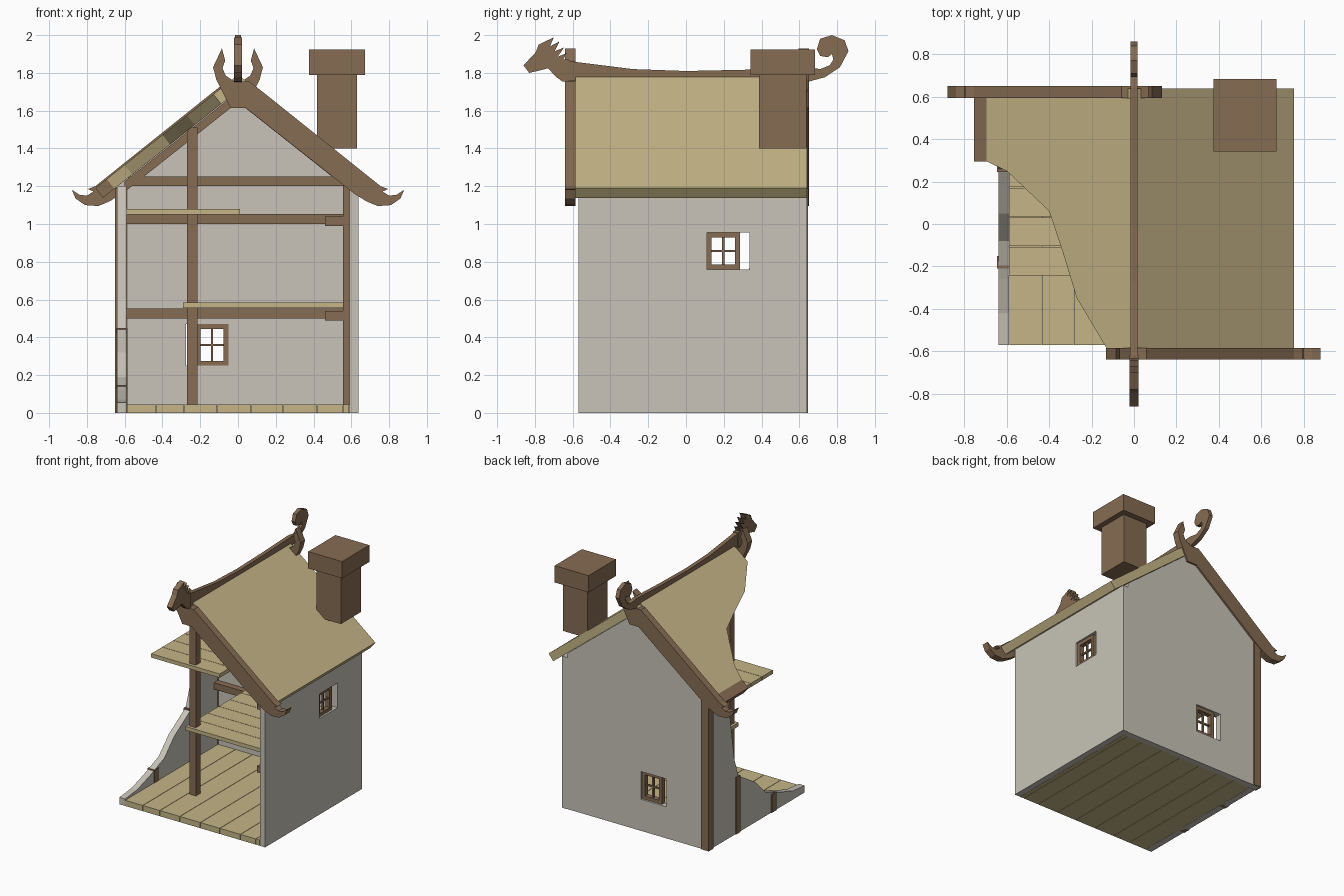
import bpy, bmesh
from mathutils import Vector


def material(name, rgb):
    m = bpy.data.materials.new(name)
    m.diffuse_color = (*rgb, 1)
    return m


WOOD = material("wood", (0.24, 0.15, 0.085))
TAN = material("straw_boards", (0.56, 0.46, 0.24))
PLASTER = material("plaster", (0.58, 0.55, 0.48))


def solid(name, lower, upper, mat):
    """Closed solid between two matching outlines."""
    bm = bmesh.new()
    a = [bm.verts.new(p) for p in lower]
    b = [bm.verts.new(p) for p in upper]
    bm.faces.new(a)
    bm.faces.new(b)
    n = len(a)
    for i in range(n):
        bm.faces.new((a[i], a[(i + 1) % n], b[(i + 1) % n], b[i]))
    bmesh.ops.recalc_face_normals(bm, faces=bm.faces)
    me = bpy.data.meshes.new(name)
    bm.to_mesh(me)
    bm.free()
    ob = bpy.data.objects.new(name, me)
    bpy.context.collection.objects.link(ob)
    if mat:
        me.materials.append(mat)
    return ob


def prism(name, pts, axis, t0, t1, mat):
    put = {"x": lambda u, v, t: (t, u, v),
           "y": lambda u, v, t: (u, t, v),
           "z": lambda u, v, t: (u, v, t)}[axis]
    return solid(name, [put(u, v, t0) for u, v in pts],
                 [put(u, v, t1) for u, v in pts], mat)


def box(name, x0, x1, y0, y1, z0, z1, mat=WOOD):
    return prism(name, [(x0, y0), (x1, y0), (x1, y1), (x0, y1)], "z", z0, z1, mat)


def cut(ob, *bounds):
    cutter = box("cutter", *bounds, mat=None)
    cutter.hide_render = True
    mod = ob.modifiers.new("opening", "BOOLEAN")
    mod.object = cutter
    mod.operation = "DIFFERENCE"
    mod.solver = "EXACT"
    bpy.context.view_layer.objects.active = ob
    bpy.ops.object.modifier_apply(modifier=mod.name)
    bpy.data.objects.remove(cutter)


# Walls
right = box("right_wall", 0.59, 0.637, -0.57, 0.64, 0, 1.2, PLASTER)
cut(right, 0.5, 0.7, 0.11, 0.335, 0.76, 0.955)
back = prism("back_wall", [(-0.637, 0), (0.59, 0), (0.59, 1.235), (0, 1.705), (-0.637, 1.2)],
             "y", 0.59, 0.637, PLASTER)
cut(back, -0.275, -0.05, 0.5, 0.7, 0.25, 0.47)
prism("broken_left_wall",
      [(-0.57, 0), (0.59, 0), (0.59, 1.2), (0.42, 1.2), (0.37, 1.0), (0.34, 0.8), (0.31, 0.6),
       (0.26, 0.45), (0.18, 0.40), (0.05, 0.32), (-0.08, 0.19), (-0.26, 0.12), (-0.42, 0.07),
       (-0.57, 0.055)], "x", -0.64, -0.59, PLASTER)


# Windows: frame and crossed glazing bars in a wall plane
def window(axis, u0, u1, z0, z1, t0, t1):
    w, h = 0.026, 0.006
    um, zm = (u0 + u1) / 2, (z0 + z1) / 2
    parts = [(u0, u0 + w, z0, z1, 0), (u1 - w, u1, z0, z1, 0), (u0 + w, u1 - w, z0, z0 + w, 0),
             (u0 + w, u1 - w, z1 - w, z1, 0), (um - h, um + h, z0 + w, z1 - w, 0.012),
             (u0 + w, u1 - w, zm - h, zm + h, 0.013)]
    for a, b, c, d, inset in parts:
        prism("window_bar", [(a, c), (b, c), (b, d), (a, d)], axis, t0 + inset, t1 - inset, WOOD)


window("x", 0.11, 0.285, 0.76, 0.955, 0.583, 0.622)
window("y", -0.225, -0.05, 0.25, 0.47, 0.583, 0.622)

# Floors, laid in separate boards
GAP = 0.0015
edges = [-0.59, -0.435, -0.285, -0.11, 0.07, 0.24, 0.42, 0.555, 0.59]
for a, b in zip(edges, edges[1:]):
    box("ground_floor_board", a + GAP, b - GAP, -0.57, 0.59, 0, 0.045, TAN)
for name, x0, x1, z in (("middle_floor_board", -0.29, 0.59, 0.555),
                        ("attic_floor_board", -0.59, 0.01, 1.05)):
    for i in range(6):
        y = -0.245 + i * 0.139
        box(name, x0, x1, y + GAP, y + 0.139 - GAP, z, z + 0.03, TAN)

# Timber frame
box("main_post", -0.27, -0.215, -0.22, -0.165, 0.045, 1.51)
box("back_corner_post", -0.65, -0.585, 0.585, 0.645, 0, 1.19)
box("left_wall_post", -0.647, -0.585, 0.245, 0.295, 0, 0.45)
box("left_wall_stump", -0.647, -0.585, -0.21, -0.15, 0, 0.145)
box("right_front_post", 0.555, 0.59, -0.42, -0.37, 0.045, 1.22)
box("right_back_post", 0.555, 0.59, 0.54, 0.59, 0.045, 1.22)
for z in (0.49, 0.99):
    box("beam_stub", 0.46, 0.59, -0.42, -0.37, z, z + 0.05)
for z, x0 in ((0.5, -0.59), (1.0, -0.59), (1.2, -0.58)):
    box("back_beam", x0, 0.57, 0.54, 0.59, z, z + 0.052)
for s in (-1, 1):
    prism("rafter", [(0, 1.70), (s * 0.6, 1.225), (s * 0.6, 1.17), (0, 1.645)],
          "y", 0.54, 0.59, WOOD)


# Roof slabs: plan outline lifted on to the slope
def roof(name, plan, mat, thick=0.065):
    s = 1 if sum(x for x, y in plan) > 0 else -1
    top = [Vector((x, y, 1.79 - 0.795 * abs(x))) for x, y in plan]
    down = Vector((-s * 0.622, 0, -0.783)) * thick
    return solid(name, [p + down for p in top], top, mat)


roof("right_roof", [(0, -0.585), (0.755, -0.585), (0.755, 0.64), (0, 0.64)], TAN)
roof("broken_left_roof", [(0, -0.585), (-0.13, -0.585), (-0.27, -0.35), (-0.34, -0.12),
                          (-0.40, 0.06), (-0.60, 0.25), (-0.695, 0.295), (-0.695, 0.595),
                          (0, 0.595)], TAN)
roof("left_eave_board", [(-0.69, 0.295), (-0.755, 0.295), (-0.755, 0.6), (-0.69, 0.6)], WOOD)

# Gable boards with a horn at the top and a curl at the foot
board = [(-0.04, 1.615), (0.04, 1.615), (0.62, 1.157), (0.68, 1.12), (0.74, 1.095), (0.81, 1.10),
         (0.86, 1.135), (0.88, 1.182), (0.84, 1.155), (0.80, 1.15), (0.765, 1.172), (0.795, 1.185),
         (0.755, 1.2), (0.13, 1.70), (0.06, 1.755), (-0.02, 1.755), (-0.065, 1.785),
         (-0.082, 1.825), (-0.068, 1.865), (-0.085, 1.93), (-0.132, 1.83), (-0.115, 1.765)]
prism("front_gable_board", board, "y", -0.64, -0.585, WOOD)
prism("back_gable_board", [(-x, z) for x, z in board], "y", 0.595, 0.65, WOOD)

# Ridge beam ending in a curled tail, and a carved beast head
prism("ridge_and_tail",
      [(-0.64, 1.76), (-0.3, 1.765), (0.5, 1.765), (0.635, 1.75), (0.735, 1.777), (0.815, 1.83),
       (0.86, 1.915), (0.84, 1.973), (0.772, 2.0), (0.71, 1.98), (0.693, 1.926), (0.71, 1.89),
       (0.75, 1.883), (0.773, 1.9), (0.78, 1.87), (0.76, 1.84), (0.71, 1.82), (0.645, 1.83),
       (0.33, 1.817), (0, 1.81), (-0.28, 1.82), (-0.6, 1.86), (-0.64, 1.87)],
      "x", -0.016, 0.016, WOOD)
prism("carved_head",
      [(-0.62, 1.75), (-0.62, 1.87), (-0.65, 1.87), (-0.632, 1.905), (-0.68, 1.885), (-0.645, 1.935),
       (-0.695, 1.915), (-0.67, 1.967), (-0.72, 1.94), (-0.70, 1.988), (-0.78, 1.95),
       (-0.795, 1.91), (-0.86, 1.84), (-0.83, 1.80), (-0.765, 1.815), (-0.73, 1.825),
       (-0.69, 1.78), (-0.655, 1.755)], "x", -0.022, 0.022, WOOD)

# Chimney
box("chimney_shaft", 0.418, 0.63, 0.387, 0.637, 1.4, 1.79)
box("chimney_cap", 0.375, 0.672, 0.342, 0.683, 1.79, 1.923)
